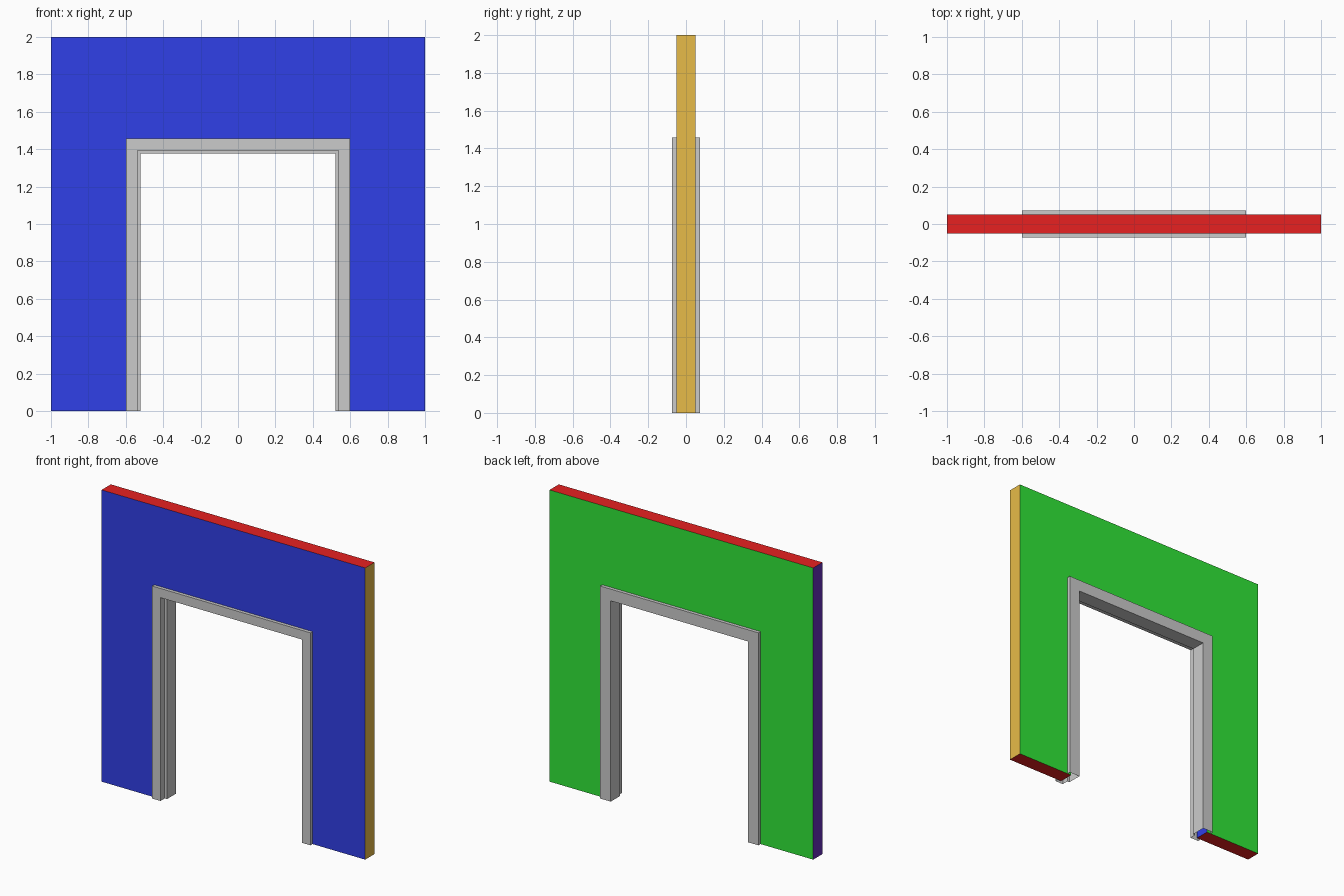
import bpy, bmesh

if "Cube" in bpy.data.objects:
    bpy.data.objects.remove(bpy.data.objects["Cube"])

WALL_Y = 0.05             # half thickness of the wall
OPEN_X, OPEN_Z = 0.57, 1.427   # hole in the wall, hidden behind the frame


def material(name, rgb):
    m = bpy.data.materials.new(name)
    m.diffuse_color = (*rgb, 1)
    m.use_nodes = True
    m.node_tree.nodes["Principled BSDF"].inputs["Base Color"].default_value = m.diffuse_color
    return m


def arch(x, z):
    """Points of a door-shaped path: up, across, down."""
    return [(-x, 0), (-x, z), (x, z), (x, 0)]


def add_object(name, bm):
    mesh = bpy.data.meshes.new(name)
    bm.to_mesh(mesh)
    bm.free()
    obj = bpy.data.objects.new(name, mesh)
    bpy.context.collection.objects.link(obj)
    return obj


# Wall: strip between outer and inner arch, extruded through its thickness
bm = bmesh.new()
outer = [bm.verts.new((x, -WALL_Y, z)) for x, z in arch(1, 2)]
inner = [bm.verts.new((x, -WALL_Y, z)) for x, z in arch(OPEN_X, OPEN_Z)]
for i in range(3):
    bm.faces.new((outer[i], inner[i], inner[i + 1], outer[i + 1]))
ext = bmesh.ops.extrude_face_region(bm, geom=bm.faces[:], use_keep_orig=True)
for v in ext["geom"]:
    if isinstance(v, bmesh.types.BMVert):
        v.co.y = WALL_Y
bmesh.ops.recalc_face_normals(bm, faces=bm.faces[:])

# Wall colours by direction; the edges of the opening take the front colour
FRONT, BACK, CAPS, RIGHT, LEFT = range(5)
for f in bm.faces:
    c, n = f.calc_center_median(), f.normal
    if n.y > 0.5:
        f.material_index = BACK
    elif c.z < 0.01 or c.z > 1.99:
        f.material_index = CAPS
    elif c.x > 0.99:
        f.material_index = RIGHT
    elif c.x < -0.99:
        f.material_index = LEFT
wall = add_object("wall", bm)
for name, rgb in (("front_blue", (0.03, 0.05, 0.8)),
                  ("back_green", (0.03, 0.8, 0.04)),
                  ("cap_red", (0.8, 0.015, 0.015)),
                  ("side_ochre", (0.8, 0.5, 0.065)),
                  ("side_purple", (0.13, 0.03, 0.5))):
    wall.data.materials.append(material(name, rgb))

# Door frame: open rebated profile (inset from outer edge, y) swept along the arch
profile = [(0, -WALL_Y), (0, -0.073), (0.063, -0.073), (0.063, -0.027),
           (0.08, -0.027), (0.08, 0.073), (0, 0.073), (0, WALL_Y)]
bm = bmesh.new()
rows = [[bm.verts.new((x, y, z)) for x, z in arch(0.6 - d, 1.457 - d)]
        for d, y in profile]
for a, b in zip(rows, rows[1:]):
    for i in range(3):
        bm.faces.new((a[i], b[i], b[i + 1], a[i + 1]))
bmesh.ops.recalc_face_normals(bm, faces=bm.faces[:])
# Make the casing face the viewer at the front
bm.faces.ensure_lookup_table()
if bm.faces[3].normal.y > 0:
    bmesh.ops.reverse_faces(bm, faces=bm.faces[:])
add_object("door_frame", bm)
